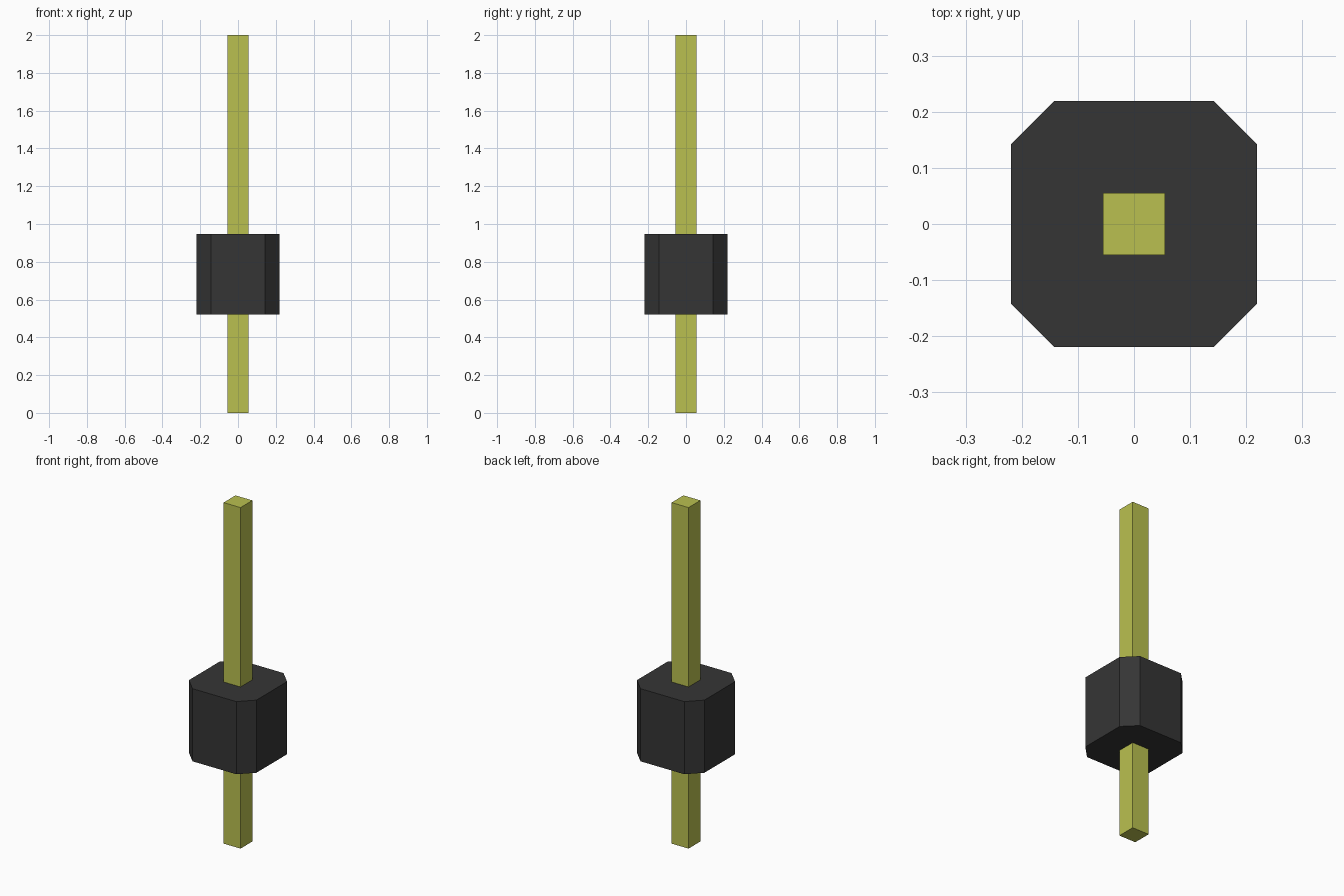
import bpy
import bmesh

cube = bpy.data.objects.get("Cube")
if cube:
    bpy.data.objects.remove(cube, do_unlink=True)


def make_material(name, rgb):
    mat = bpy.data.materials.new(name)
    mat.use_nodes = True
    color = (*rgb, 1.0)
    mat.diffuse_color = color
    mat.node_tree.nodes["Principled BSDF"].inputs["Base Color"].default_value = color
    return mat


def make_prism(name, half_width, bottom, top, mat, chamfer=0.0):
    """Square upright prism, optionally with chamfered vertical edges."""
    bm = bmesh.new()
    bmesh.ops.create_cube(bm, size=1.0)
    for v in bm.verts:
        v.co.x *= 2 * half_width
        v.co.y *= 2 * half_width
        v.co.z = top if v.co.z > 0 else bottom
    if chamfer:
        upright = [e for e in bm.edges
                   if abs(e.verts[0].co.z - e.verts[1].co.z) > 0.01]
        bmesh.ops.bevel(bm, geom=upright, offset=chamfer, segments=1,
                        affect='EDGES', offset_type='OFFSET')
    mesh = bpy.data.meshes.new(name)
    bm.to_mesh(mesh)
    bm.free()
    mesh.materials.append(mat)
    obj = bpy.data.objects.new(name, mesh)
    bpy.context.collection.objects.link(obj)
    return obj


gold = make_material("yellow_gold", (0.49, 0.53, 0.08))
black = make_material("black_plastic", (0.036, 0.036, 0.036))

# Metal pin running through the insulating block
make_prism("pin", 0.055, 0.0, 2.0, gold)
make_prism("housing_block", 0.219, 0.522, 0.948, black, chamfer=0.077)
